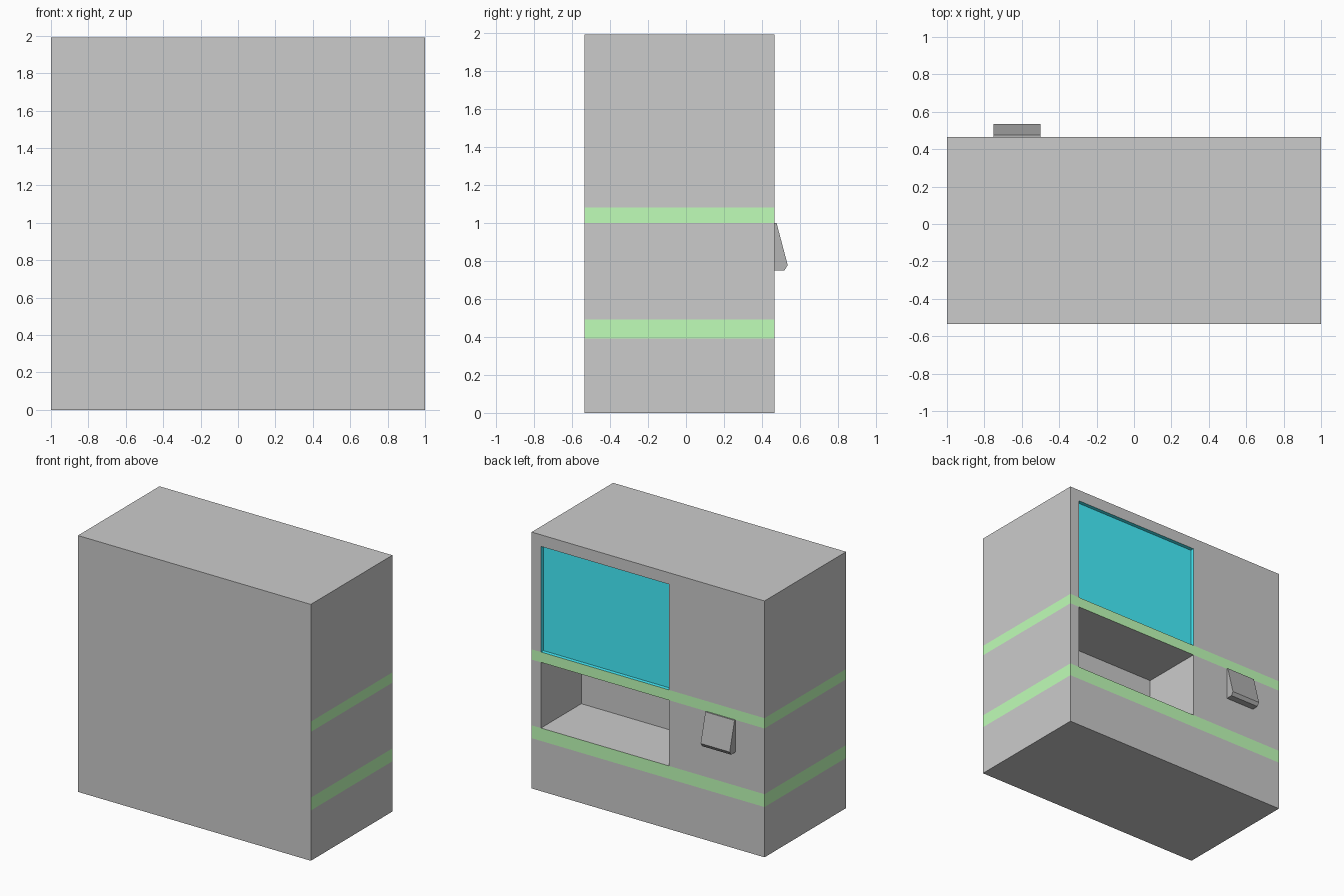
import bpy, bmesh
from math import radians
from mathutils import Vector

if "Cube" in bpy.data.objects:
    bpy.data.objects.remove(bpy.data.objects["Cube"])

FRONT, BACK, TOP = -0.535, 0.465, 1.99
X0, X1 = -0.18, 0.92                  # sides of the screen and tray openings
BANDS = [(0.39, 0.49), (1.0, 1.08)]   # green stripes


def material(name, rgb):
    m = bpy.data.materials.new(name)
    m.diffuse_color = (*rgb, 1)
    m.use_nodes = True
    m.node_tree.nodes["Principled BSDF"].inputs["Base Color"].default_value = m.diffuse_color
    return m


def add_object(name, bm, mats):
    bmesh.ops.recalc_face_normals(bm, faces=bm.faces)
    me = bpy.data.meshes.new(name)
    bm.to_mesh(me)
    bm.free()
    for m in mats:
        me.materials.append(m)
    ob = bpy.data.objects.new(name, me)
    bpy.context.collection.objects.link(ob)
    return ob


def recess(bm, z0, z1, depth, mat):
    """Push the back panel between z0 and z1 inward."""
    for f in list(bm.faces):
        c = f.calc_center_median()
        if f.normal.y > 0.9 and X0 < c.x < X1 and z0 < c.z < z1:
            f.material_index = mat
            new = bmesh.ops.extrude_face_region(bm, geom=[f])["geom"]
            bmesh.ops.translate(bm, vec=(0, -depth, 0),
                                verts=[g for g in new if isinstance(g, bmesh.types.BMVert)])
            for g in new:
                if isinstance(g, bmesh.types.BMFace):
                    g.material_index = mat
                    for e in g.edges:
                        for side in e.link_faces:
                            side.material_index = mat
            if f.is_valid:
                bm.faces.remove(f)
            return


grey = material("body_grey", (0.8, 0.8, 0.8))
green = material("stripe_green", (0.53, 1.0, 0.48))
cyan = material("screen_cyan", (0.06, 0.88, 1.0))
dark = material("slot_dark", (0.46, 0.46, 0.46))

# Cabinet: a box sliced along the panel lines
bm = bmesh.new()
bmesh.ops.create_cube(bm, size=1)
bmesh.ops.scale(bm, vec=(2, BACK - FRONT, TOP), verts=bm.verts)
bmesh.ops.translate(bm, vec=(0, (BACK + FRONT) / 2, TOP / 2), verts=bm.verts)
cuts = [((x, 0, 0), (1, 0, 0)) for x in (X0, X1)]
cuts += [((0, 0, z), (0, 0, 1)) for z in (0.39, 0.49, 1.0, 1.08, 1.9)]
for co, no in cuts:
    bmesh.ops.bisect_plane(bm, geom=bm.verts[:] + bm.edges[:] + bm.faces[:],
                           plane_co=co, plane_no=no)
bm.normal_update()

# Stripes wrap the sides and the back
for f in bm.faces:
    z = f.calc_center_median().z
    if abs(f.normal.z) < 0.1 and f.normal.y > -0.5 and any(a < z < b for a, b in BANDS):
        f.material_index = 1

# Shallow screen and deep tray
recess(bm, 1.08, 1.9, 0.03, 2)
recess(bm, 0.49, 1.0, 0.495, 0)
bmesh.ops.dissolve_limit(bm, angle_limit=radians(1), verts=bm.verts[:],
                         edges=bm.edges[:], delimit={'MATERIAL'})
add_object("cabinet", bm, [grey, green, cyan])

# Wedge-shaped slot housing
bm = bmesh.new()
profile = [(BACK, 1.0), (0.476, 1.0), (0.535, 0.777), (0.518, 0.75), (BACK, 0.75)]
face = bm.faces.new([bm.verts.new((-0.75, y, z)) for y, z in profile])
new = bmesh.ops.extrude_face_region(bm, geom=[face])["geom"]
bmesh.ops.translate(bm, vec=Vector((0.25, 0, 0)),
                    verts=[g for g in new if isinstance(g, bmesh.types.BMVert)])
add_object("slot_housing", bm, [dark])
